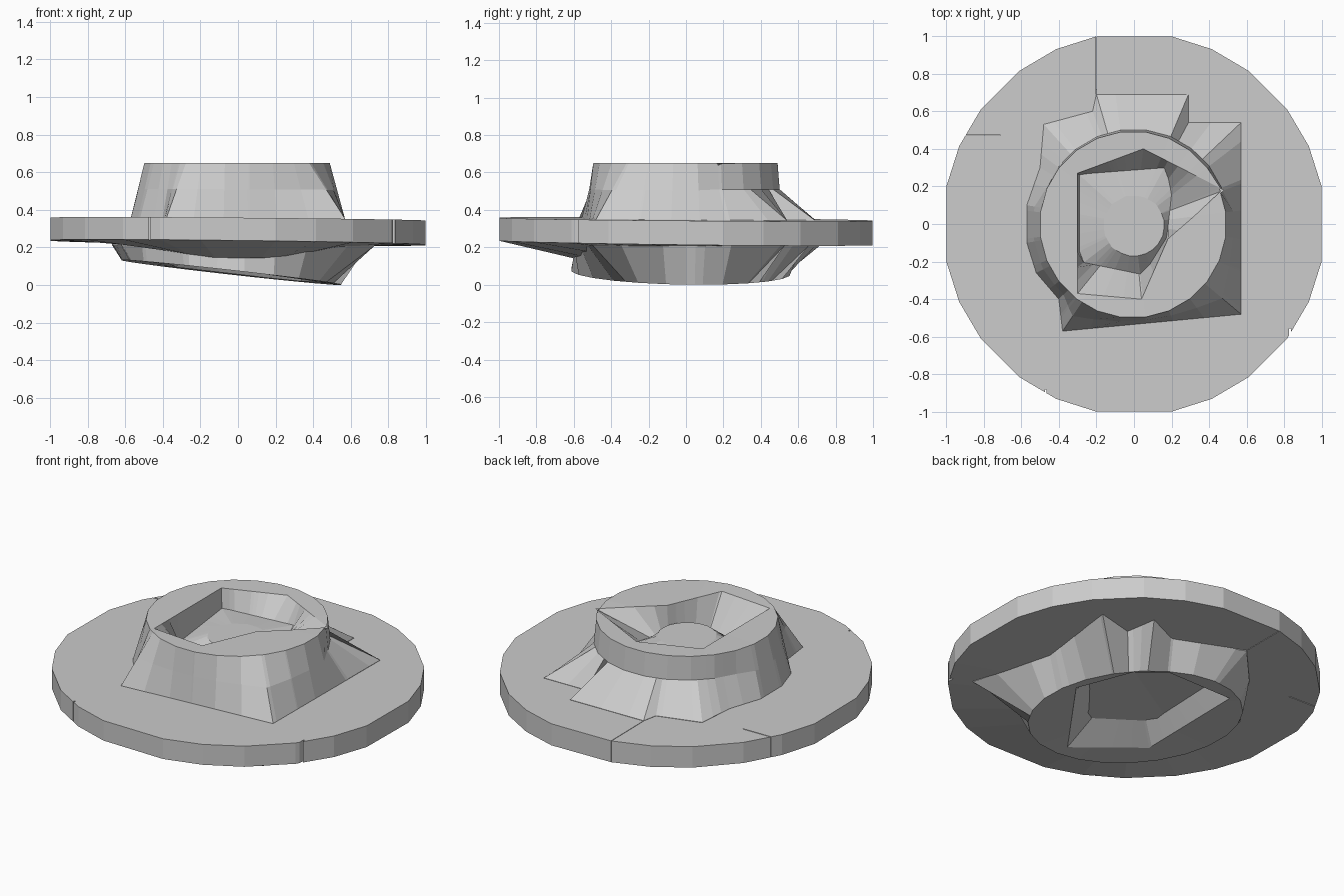
import bpy, bmesh, math
from math import sin, cos, pi, tau

if "Cube" in bpy.data.objects:
    bpy.data.objects.remove(bpy.data.objects["Cube"])


def ray_radius(poly, a):
    """Distance from the origin to a star-shaped outline along angle a."""
    best = 0.0
    dx, dy = cos(a), sin(a)
    for (x1, y1), (x2, y2) in zip(poly, poly[1:] + poly[:1]):
        ex, ey = x2 - x1, y2 - y1
        den = dx * ey - dy * ex
        if abs(den) < 1e-9:
            continue
        t = (x1 * ey - y1 * ex) / den
        u = (x1 * dy - y1 * dx) / den
        if t > 0 and -1e-6 <= u <= 1 + 1e-6:
            best = max(best, t)
    return best


def circle(r, cx=0, cy=0, n=24):
    return [(cx + r * cos(tau * (i + .5) / n), cy + r * sin(tau * (i + .5) / n)) for i in range(n)]


def corner_angles(*polys):
    """Merged list of the corner directions of several outlines."""
    out = []
    for a in sorted(math.atan2(y, x) % tau for p in polys for x, y in p):
        if not out or a - out[-1] > 0.012:
            out.append(a)
    return out


def ring(poly, angles, z):
    pts = []
    for a in angles:
        r = ray_radius(poly, a)
        x, y = r * cos(a), r * sin(a)
        pts.append((x, y, z(x, y) if callable(z) else z))
    return pts


def loft(name, rings):
    """Skin a stack of matching rings and cap both ends."""
    bm = bmesh.new()
    vs = [[bm.verts.new(p) for p in r] for r in rings]
    n = len(vs[0])
    for a, b in zip(vs, vs[1:]):
        for i in range(n):
            j = (i + 1) % n
            bm.faces.new((a[i], a[j], b[j], b[i]))
    bm.faces.new(vs[0])
    bm.faces.new(vs[-1])
    bmesh.ops.recalc_face_normals(bm, faces=bm.faces)
    me = bpy.data.meshes.new(name)
    bm.to_mesh(me)
    bm.free()
    ob = bpy.data.objects.new(name, me)
    bpy.context.collection.objects.link(ob)
    return ob


def flange_top(x, y):
    return .35 - .008 * x - .008 * y


# Flange: wide tilted disc, underside dipping towards the front of the hub
quarter = [math.radians(d) for d in (11.3, 24, 37, 53, 66, 78.7)]
rim_angles = [a + k * pi / 2 for k in range(4) for a in quarter]
rim = [(1.018 * cos(a), 1.018 * sin(a)) for a in rim_angles]
under = [(.62 * cos(a), .62 * sin(a)) for a in rim_angles]
flange = loft("flange", [
    ring(rim, rim_angles, flange_top),
    ring(rim, rim_angles, lambda x, y: .225 - .012 * x - .012 * y),
    ring(under, rim_angles, lambda x, y: .215 - .012 * x - .075 * max(0, -y / .62) ** 3),
])

# Thin slits in the flange
for x, y, w, d in [(-.2, .86, .003, .34), (-.81, .472, .2, .005),
                   (-.47, -.9, .008, .04), (.83, -.58, .01, .05)]:
    bpy.ops.mesh.primitive_cube_add(size=1, location=(x, y, .3))
    cutter = bpy.context.object
    cutter.name = "slit_cutter"
    cutter.scale = (w, d, .6)
    cutter.hide_render = True
    m = flange.modifiers.new("slit", 'BOOLEAN')
    m.operation = 'DIFFERENCE'
    m.object = cutter
    bpy.context.view_layer.objects.active = flange
    bpy.ops.object.modifier_apply(modifier=m.name)
    bpy.data.objects.remove(cutter)

# Upper hub: round collar flaring into a square, chipped foot, with a faceted pocket
foot = [(.57, -.48), (.57, .54), (.29, .54), (.29, .69), (-.2, .69), (-.22, .6), (-.48, .53),
        (-.5, .3), (-.57, .1), (-.57, -.1), (-.52, -.26), (-.4, -.4), (-.38, -.57)]
collar = circle(.497, -.005, -.003)
waist = circle(.505, 0, 0)
pocket = [(-.3, .27), (-.3, -.37), (.04, -.4), (.18, -.08), (.48, .18), (.05, .4)]
floor = [(-.29, .265), (-.29, -.2), (.05, -.27), (.175, -.07), (.2, .16), (.17, .3)]
ang = corner_angles(foot, collar, pocket)
base = ring(foot, ang, .32)
foot_top = ring(foot, ang, lambda x, y: flange_top(x, y) + .002)
top = ring(collar, ang, .65)
shoulder = []
for a, p, q, w in zip(ang, foot_top, top, ring(waist, ang, .51)):
    if sin(a) > .3:                       # the back keeps a straight collar wall
        shoulder.append(w)
    else:
        shoulder.append(tuple(u + (v - u) * .52 for u, v in zip(p, q)))
loft("upper_hub", [base, foot_top, shoulder, top,
                   ring(pocket, ang, .648),
                   ring(floor, ang, lambda x, y: .5 + .12 * y),
                   ring(circle(.165, 0, -.01, 12), ang, .545)])

# Lower hub: tilted round collar with pointed gussets and a recess from below
gusset = [(.73, -.5), (.6, 0), (.67, .53), (.44, .47), (.41, .66), (.2, .56), (-.2, .72),
          (-.42, .48), (-.67, .1), (-.62, -.3), (-.3, -.58), (.2, -.6)]
lower = circle(.588, -.035, -.03)
recess = [(.48, .08), (.34, .4), (.17, .5), (-.33, .42), (-.36, -.3), (.03, -.53)]
recess_floor = [(.34, .04), (.28, .33), (.1, .4), (-.26, .34), (-.28, -.16), (.04, -.3)]
ang = corner_angles(gusset, lower, recess)


def tilt(x, y):
    return max(0, .062 - .112 * x - .02 * y)


loft("lower_hub", [ring(gusset, ang, .26), ring(gusset, ang, .212),
                   ring(lower, ang, tilt), ring(recess, ang, lambda x, y: tilt(x, y) + .004),
                   ring(recess_floor, ang, .2)])
